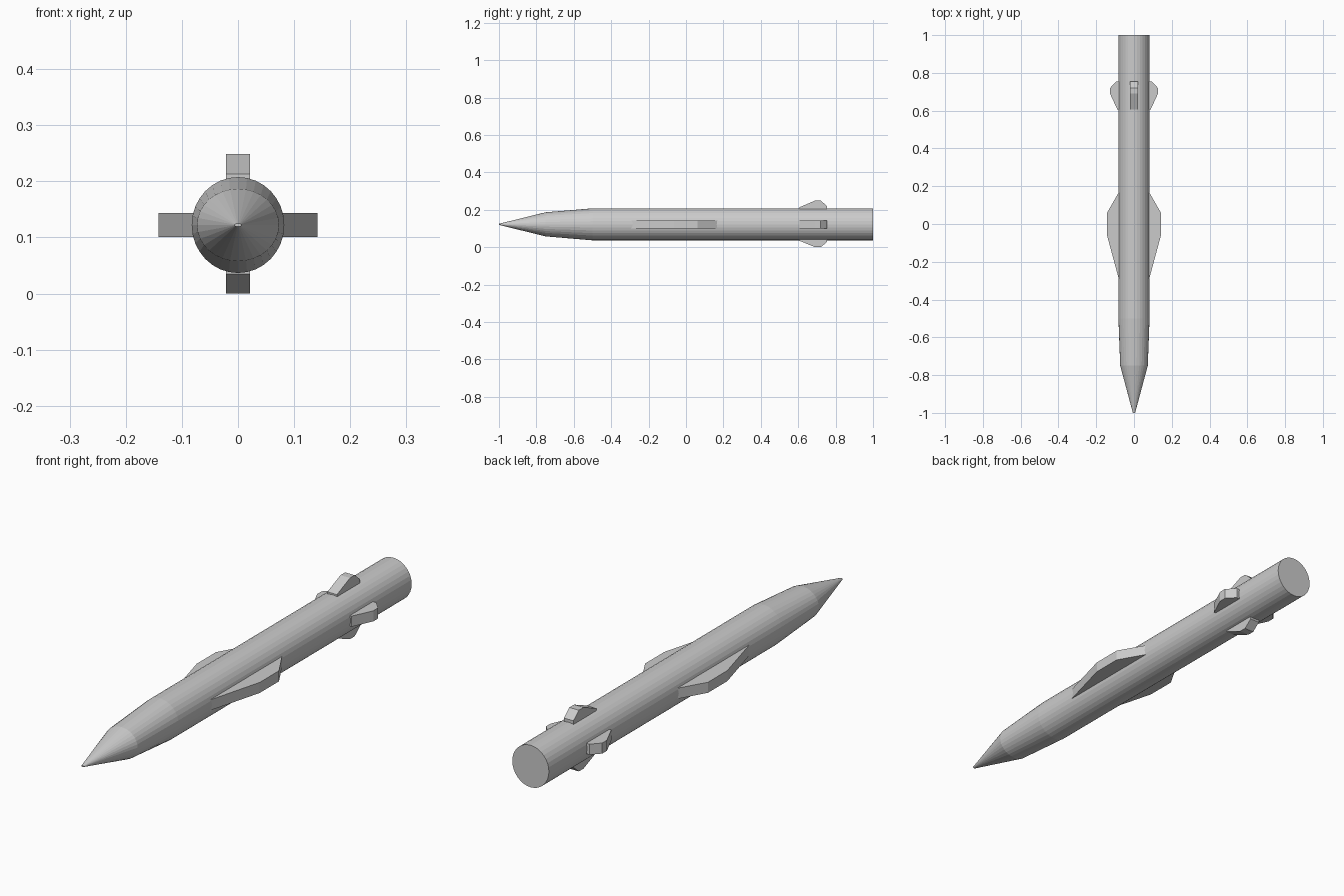
import bpy, bmesh
from math import sin, cos, pi, radians
from mathutils import Matrix, Vector

if "Cube" in bpy.data.objects:
    bpy.data.objects.remove(bpy.data.objects["Cube"])

CZ = 0.1222      # height of the body axis
HALF = 0.0215    # half thickness of wings and fins


def finish(bm, name):
    bmesh.ops.recalc_face_normals(bm, faces=bm.faces)
    mesh = bpy.data.meshes.new(name)
    bm.to_mesh(mesh)
    bm.free()
    obj = bpy.data.objects.new(name, mesh)
    bpy.context.collection.objects.link(obj)
    return obj


def loft(name, rings, sides=32):
    """Skin elliptical rings (y, radius x, radius z) along the body axis."""
    bm = bmesh.new()
    loops = []
    for y, rx, rz in rings:
        loops.append([bm.verts.new((rx * cos(2 * pi * i / sides), y,
                                    CZ + rz * sin(2 * pi * i / sides)))
                      for i in range(sides)])
    for a, b in zip(loops, loops[1:]):
        for i in range(sides):
            j = (i + 1) % sides
            bm.faces.new((a[i], a[j], b[j], b[i]))
    bm.faces.new(loops[0])
    bm.faces.new(loops[-1])
    return finish(bm, name)


def blade(name, profile, angle):
    """Extrude a (y, distance from axis) outline and turn it about the axis."""
    bm = bmesh.new()
    face = bm.faces.new([bm.verts.new((r, y, -HALF)) for y, r in profile])
    ext = bmesh.ops.extrude_face_region(bm, geom=[face])
    top = [v for v in ext["geom"] if isinstance(v, bmesh.types.BMVert)]
    bmesh.ops.translate(bm, verts=top, vec=Vector((0, 0, 2 * HALF)))
    turn = Matrix.Translation((0, 0, CZ)) @ Matrix.Rotation(radians(-angle), 4, 'Y')
    bmesh.ops.transform(bm, matrix=turn, verts=bm.verts)
    return finish(bm, name)


# Body with tapered nose
loft("body", [(-1.0, 0.006, 0.003), (-0.75, 0.073, 0.0645),
              (-0.5, 0.0825, 0.0855), (1.0, 0.0825, 0.0855)])

# Long side wings
wing = [(-0.30, 0.078), (-0.063, 0.142), (0.061, 0.142), (0.172, 0.078)]
for side, angle in (("right", 0), ("left", 180)):
    blade(side + "_wing", wing, angle)

# Four tail fins: name, angle, tip distance, shoulder distance
for side, angle, tip, root in (("right", 0, 0.1268, 0.088), ("top", 90, 0.1268, 0.0912),
                               ("left", 180, 0.1268, 0.088), ("bottom", 270, CZ, 0.0875)):
    fin = [(0.606, 0.07), (0.606, root), (0.69, tip), (0.72, tip),
           (0.755, root + 0.006), (0.755, 0.07)]
    blade(side + "_tail_fin", fin, angle)
